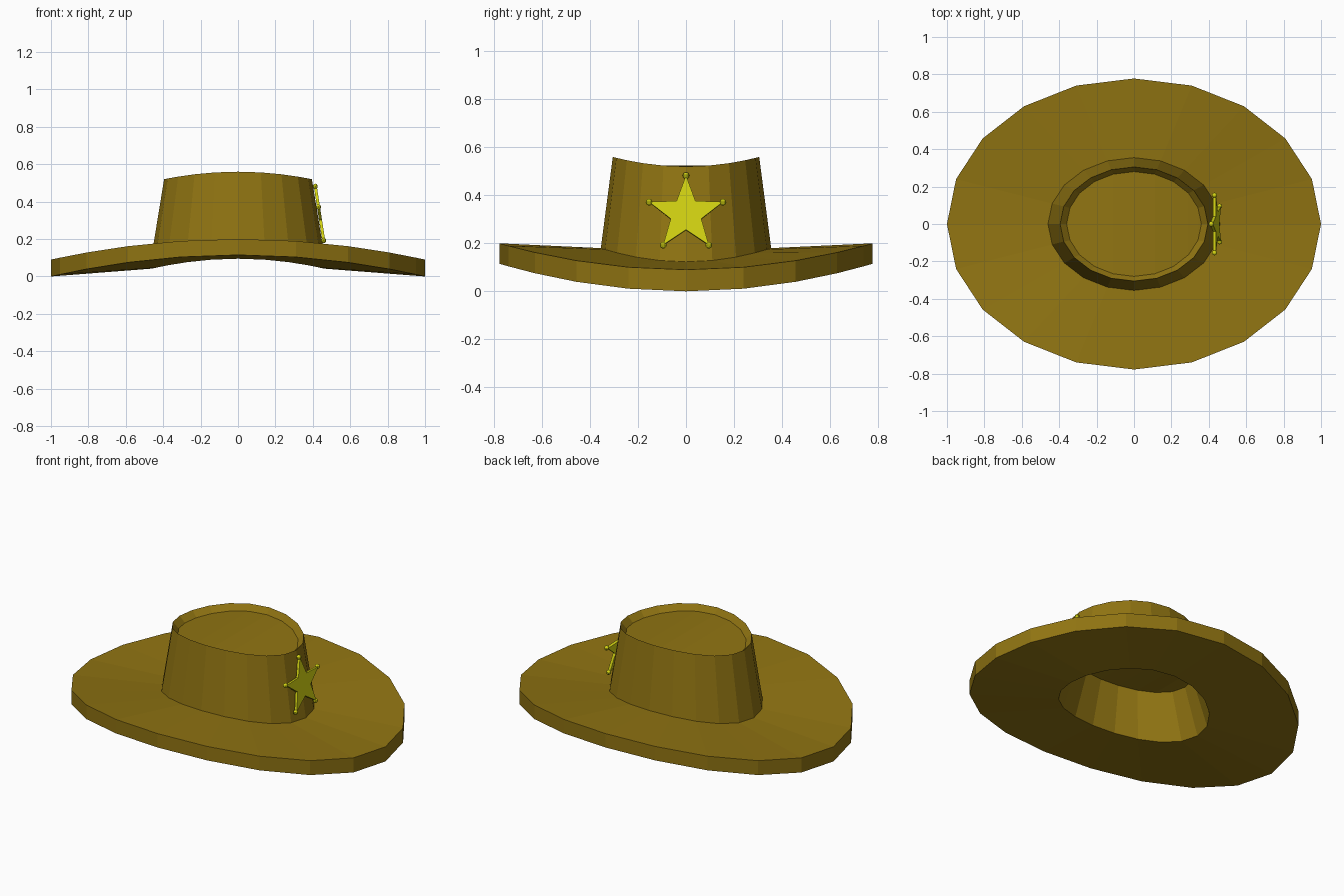
import bpy, bmesh
from math import sin, cos, pi, atan
from mathutils import Matrix

if "Cube" in bpy.data.objects:
    bpy.data.objects.remove(bpy.data.objects["Cube"])

N = 20


def material(name, color):
    m = bpy.data.materials.new(name)
    m.diffuse_color = color
    m.use_nodes = True
    m.node_tree.nodes["Principled BSDF"].inputs["Base Color"].default_value = m.diffuse_color
    return m


def finish(bm, name, mat):
    bmesh.ops.recalc_face_normals(bm, faces=bm.faces)
    mesh = bpy.data.meshes.new(name)
    bm.to_mesh(mesh)
    bm.free()
    mesh.materials.append(mat)
    ob = bpy.data.objects.new(name, mesh)
    bpy.context.collection.objects.link(ob)
    return ob


felt = material("felt", (0.28, 0.175, 0.006, 1))
gold = material("gold", (0.66, 0.66, 0.006, 1))

# Hat body: elliptical rings (x radius, y radius, z at front/back, droop at sides)
rings = [
    (0.36, 0.28, 0.525, 0.04),     # recessed crown floor
    (0.395, 0.305, 0.56, 0.04),    # crown top edge
    (0.46, 0.355, 0.18, 0.057),    # crown base
    (1.0, 0.778, 0.20, 0.11),      # brim edge, upper
    (1.0, 0.778, 0.115, 0.115),    # brim edge, lower
    (0.46, 0.355, 0.095, 0.053),   # head opening
    (0.37, 0.285, 0.36, 0.04),     # inside ceiling
]
bm = bmesh.new()
loops = []
for rx, ry, z, droop in rings:
    loops.append([bm.verts.new((rx * cos(a), ry * sin(a), z - droop * cos(a) ** 2))
                  for a in (2 * pi * i / N for i in range(N))])
for a, b in zip(loops, loops[1:]):
    for i in range(N):
        j = (i + 1) % N
        bm.faces.new((a[i], a[j], b[j], b[i]))
# Curved caps made of strips running front to back
for ring in (loops[0], loops[-1]):
    for i in range(N // 2):
        strip = [ring[i], ring[i + 1], ring[-i - 1], ring[-i % N]]
        bm.faces.new(list(dict.fromkeys(strip)))
finish(bm, "hat_body", felt)

# Star badge, built in the YZ plane and leaned against the crown side
R, r, T = 0.162, 0.067, 0.016
place = Matrix.Translation((0.438, 0, 0.322)) @ Matrix.Rotation(-atan(0.155), 4, 'Y')


def polar(rad, k):
    a = pi / 2 + k * pi / 5
    return rad * cos(a), rad * sin(a)


bm = bmesh.new()
outline = [polar(r if k % 2 else R, k) for k in range(10)]
face = bm.faces.new([bm.verts.new((-T / 2, y, z)) for y, z in outline])
ext = bmesh.ops.extrude_face_region(bm, geom=[face])
bmesh.ops.translate(bm, vec=(T, 0, 0),
                    verts=[g for g in ext["geom"] if isinstance(g, bmesh.types.BMVert)])
finish(bm, "star_badge", gold).matrix_world = place

# Small balls on the star tips
bm = bmesh.new()
for k in range(0, 10, 2):
    y, z = polar(R, k)
    bmesh.ops.create_uvsphere(bm, u_segments=10, v_segments=8, radius=0.014,
                              matrix=Matrix.Translation((0, y, z)))
finish(bm, "star_tip_balls", gold).matrix_world = place
